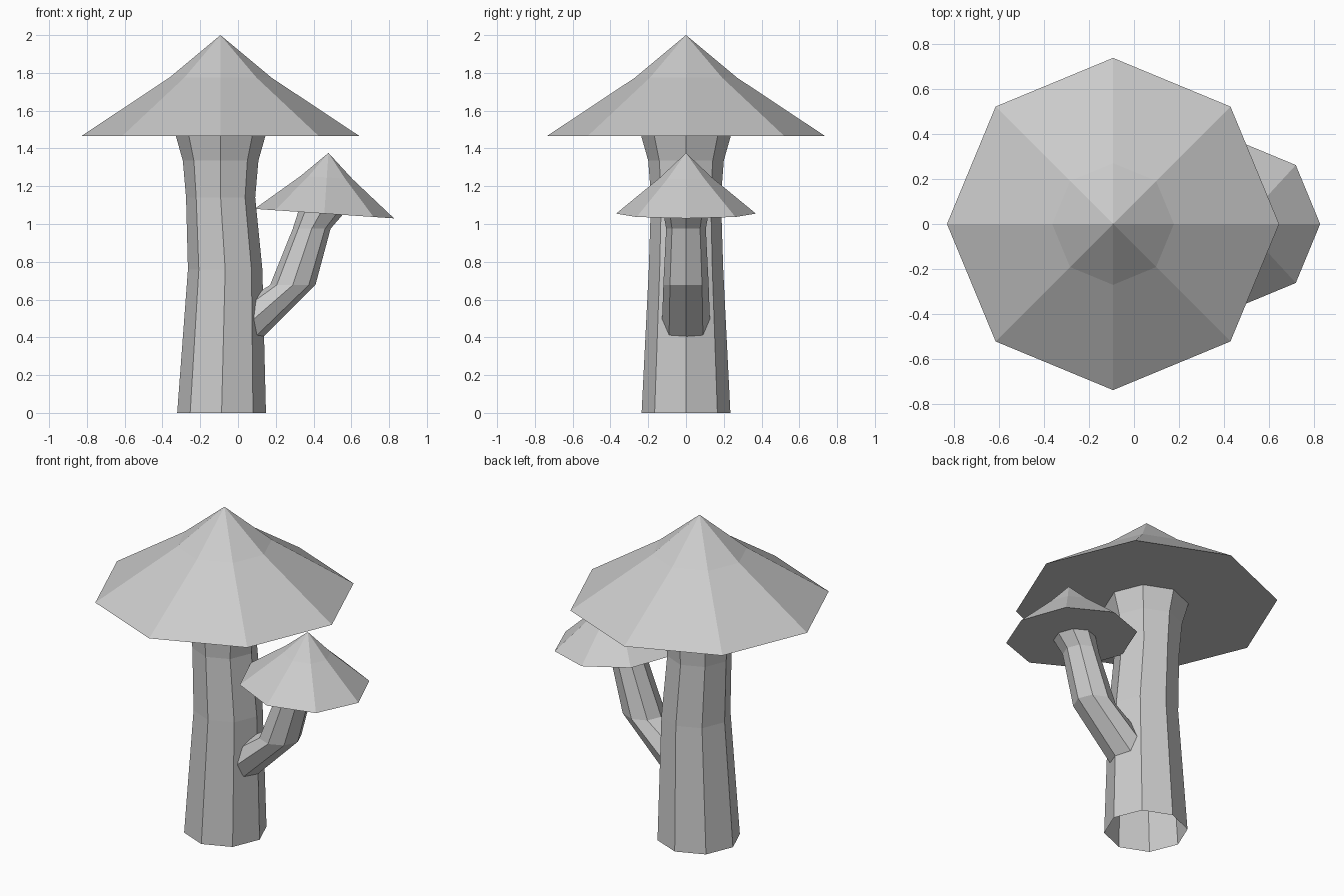
import bpy, bmesh
from math import cos, sin, pi, radians
from mathutils import Vector

if "Cube" in bpy.data.objects:
    bpy.data.objects.remove(bpy.data.objects["Cube"])

SIDES = 8


def loft(name, rings, apex=None, close_bottom=False):
    """Skin octagonal rings: (centre x, z, x radius, y radius, z rise at +x)."""
    bm = bmesh.new()
    loops = []
    for cx, cz, rx, ry, rise in rings:
        loops.append([bm.verts.new((cx + rx * cos(a), ry * sin(a), cz + rise * cos(a)))
                      for a in (2 * pi * i / SIDES for i in range(SIDES))])
    for lo, hi in zip(loops, loops[1:]):
        for i in range(SIDES):
            j = (i + 1) % SIDES
            bm.faces.new((lo[i], lo[j], hi[j], hi[i]))
    if apex:
        tip = bm.verts.new(apex)
        for i in range(SIDES):
            bm.faces.new((loops[-1][i], loops[-1][(i + 1) % SIDES], tip))
    if close_bottom:
        bm.faces.new(loops[0][::-1])
    mesh = bpy.data.meshes.new(name)
    bm.to_mesh(mesh)
    bm.free()
    obj = bpy.data.objects.new(name, mesh)
    bpy.context.collection.objects.link(obj)
    return obj


def cap(name, cx, cz, radius, height, mid_r, mid_h, tilt=0.0):
    """Slightly concave cone with a flat underside, tilted towards +x."""
    c, s = cos(tilt), sin(tilt)

    def ring(r, h):
        return (cx + h * s, cz + h * c, r * c, r, -r * s)
    return loft(name, [ring(radius, 0), ring(mid_r, mid_h)],
                apex=(cx + height * s, 0, cz + height * c), close_bottom=True)


# Main stem, open at the foot and flared under the cap
loft("main_stem", [
    (-0.087, 0.0, 0.235, 0.235, 0),
    (-0.068, 0.76, 0.197, 0.197, 0),
    (-0.092, 1.14, 0.183, 0.185, 0),
    (-0.092, 1.335, 0.20, 0.20, 0),
    (-0.092, 1.466, 0.237, 0.237, 0),
])

# Main cap
cap("main_cap", -0.093, 1.465, 0.737, 0.535, 0.27, 0.31)

# Side stem, bending out of the main stem
loft("side_stem", [
    (0.06, 0.476, 0.04, 0.127, -0.108),
    (0.29, 0.677, 0.12, 0.12, 0),
    (0.39, 0.975, 0.10, 0.105, 0),
    (0.437, 1.058, 0.118, 0.12, -0.008),
])

# Side cap, slightly tilted
cap("side_cap", 0.457, 1.055, 0.37, 0.322, 0.137, 0.192, radians(3.9))
